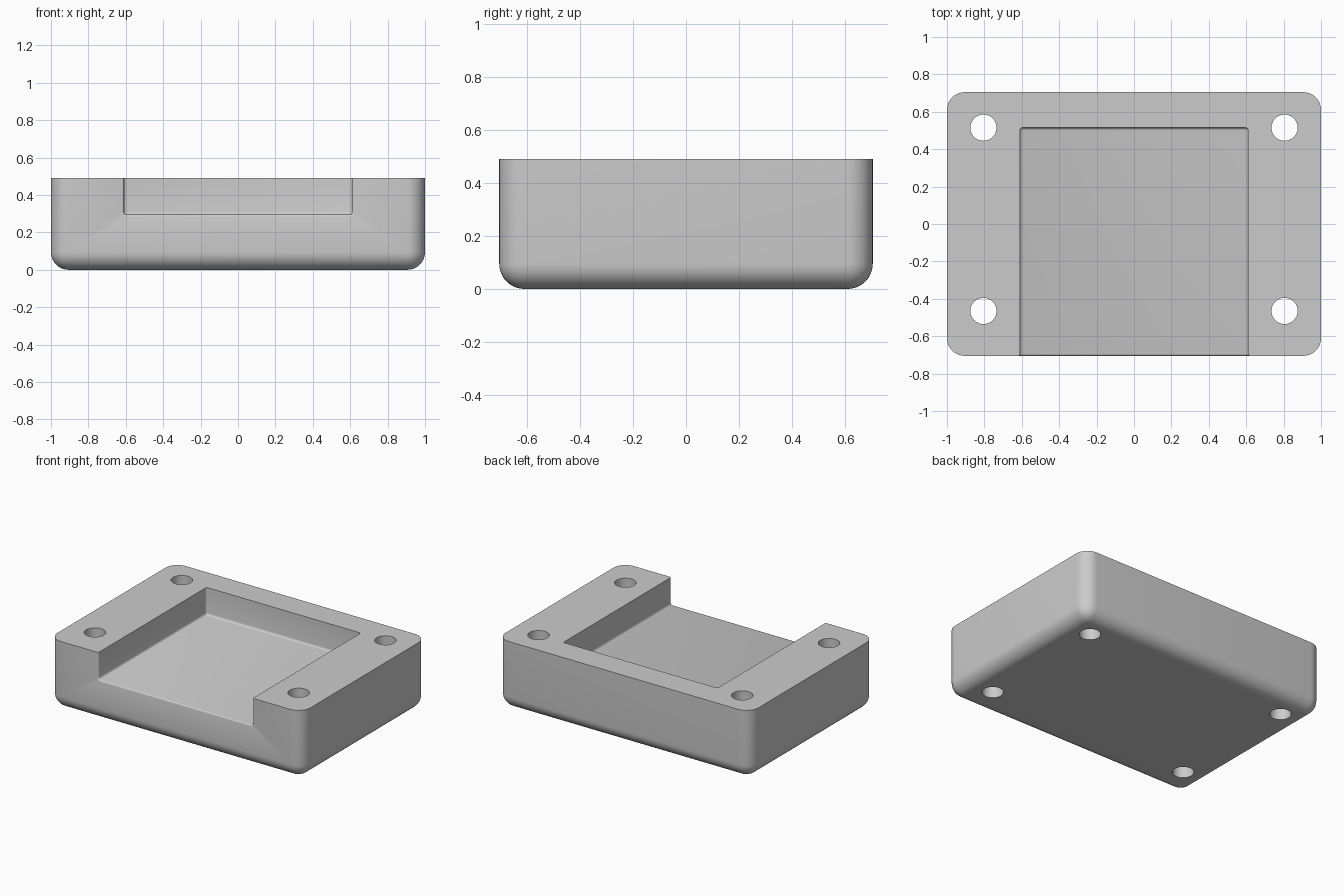
import bpy, bmesh, math
from mathutils import Matrix

old = bpy.data.objects.get("Cube")
if old:
    bpy.data.objects.remove(old, do_unlink=True)

W, D, H = 1.0, 0.705, 0.49          # half width, half depth, height
PW, PB, PZ = 0.61, 0.515, 0.295     # pocket half width, back wall, floor
R = 0.095

grey = bpy.data.materials.new("plain_grey")
grey.use_nodes = True
colour = (0.6, 0.6, 0.6, 1)
grey.diffuse_color = colour
grey.node_tree.nodes["Principled BSDF"].inputs["Base Color"].default_value = colour


def make_object(name, bm):
    mesh = bpy.data.meshes.new(name)
    bm.to_mesh(mesh)
    bm.free()
    mesh.materials.append(grey)
    obj = bpy.data.objects.new(name, mesh)
    bpy.context.collection.objects.link(obj)
    return obj


def rounded_box(name, lo, hi, radius, segments, keep):
    """Box between two corners; edges chosen by keep(a, b) are rounded."""
    bm = bmesh.new()
    bmesh.ops.create_cube(bm, size=1)
    for v in bm.verts:
        v.co = [lo[i] if v.co[i] < 0 else hi[i] for i in range(3)]
    edges = [e for e in bm.edges if keep(e.verts[0].co, e.verts[1].co)]
    bmesh.ops.bevel(bm, geom=edges, offset=radius, segments=segments,
                    profile=0.5, affect='EDGES')
    return make_object(name, bm)


# Block with rounded sides and underside, sharp top rim
block = rounded_box("block", (-W, -D, 0), (W, D, H), R, 10,
                    lambda a, b: min(a.z, b.z) < H / 2)

# Pocket cutter, open at the front and top, with small inner fillets
cutters = [rounded_box("pocket_cutter", (-PW, -D - 0.3, PZ), (PW, PB, H + 0.3),
                       0.015, 4,
                       lambda a, b: (a.z + b.z) / 2 < H + 0.2
                       and max(a.y, b.y) > 0)]

# Through holes for the four screws
for x in (-0.805, 0.805):
    for y in (-0.465, 0.515):
        bm = bmesh.new()
        bmesh.ops.create_cone(bm, cap_ends=True, segments=48, radius1=0.07,
                              radius2=0.07, depth=2,
                              matrix=Matrix.Translation((x, y, H / 2)))
        cutters.append(make_object("hole_cutter", bm))

# Cut everything and keep the finished mesh
for cutter in cutters:
    cutter.hide_render = True
    mod = block.modifiers.new("cut", 'BOOLEAN')
    mod.operation = 'DIFFERENCE'
    mod.solver = 'EXACT'
    mod.object = cutter
bpy.context.view_layer.update()
graph = bpy.context.evaluated_depsgraph_get()
result = bpy.data.meshes.new_from_object(block.evaluated_get(graph))
block.modifiers.clear()
block.data = result
for cutter in cutters:
    bpy.data.objects.remove(cutter, do_unlink=True)

# Ease the front lip of the pocket
bm = bmesh.new()
bm.from_mesh(result)
lip = [e for e in bm.edges
       if all(v.co.y < -D + 1e-3 and abs(v.co.x) < PW + 1e-3
              and v.co.z > PZ - 1e-3 for v in e.verts)
       and not all(abs(v.co.z - H) < 1e-4 for v in e.verts)
       and e.calc_face_angle(0) > 0.5]
bmesh.ops.bevel(bm, geom=lip, offset=0.01, segments=3, profile=0.5,
                affect='EDGES')
bm.to_mesh(result)
bm.free()

bpy.ops.object.select_all(action='DESELECT')
block.select_set(True)
bpy.context.view_layer.objects.active = block
bpy.ops.object.shade_smooth_by_angle(angle=math.radians(35))
